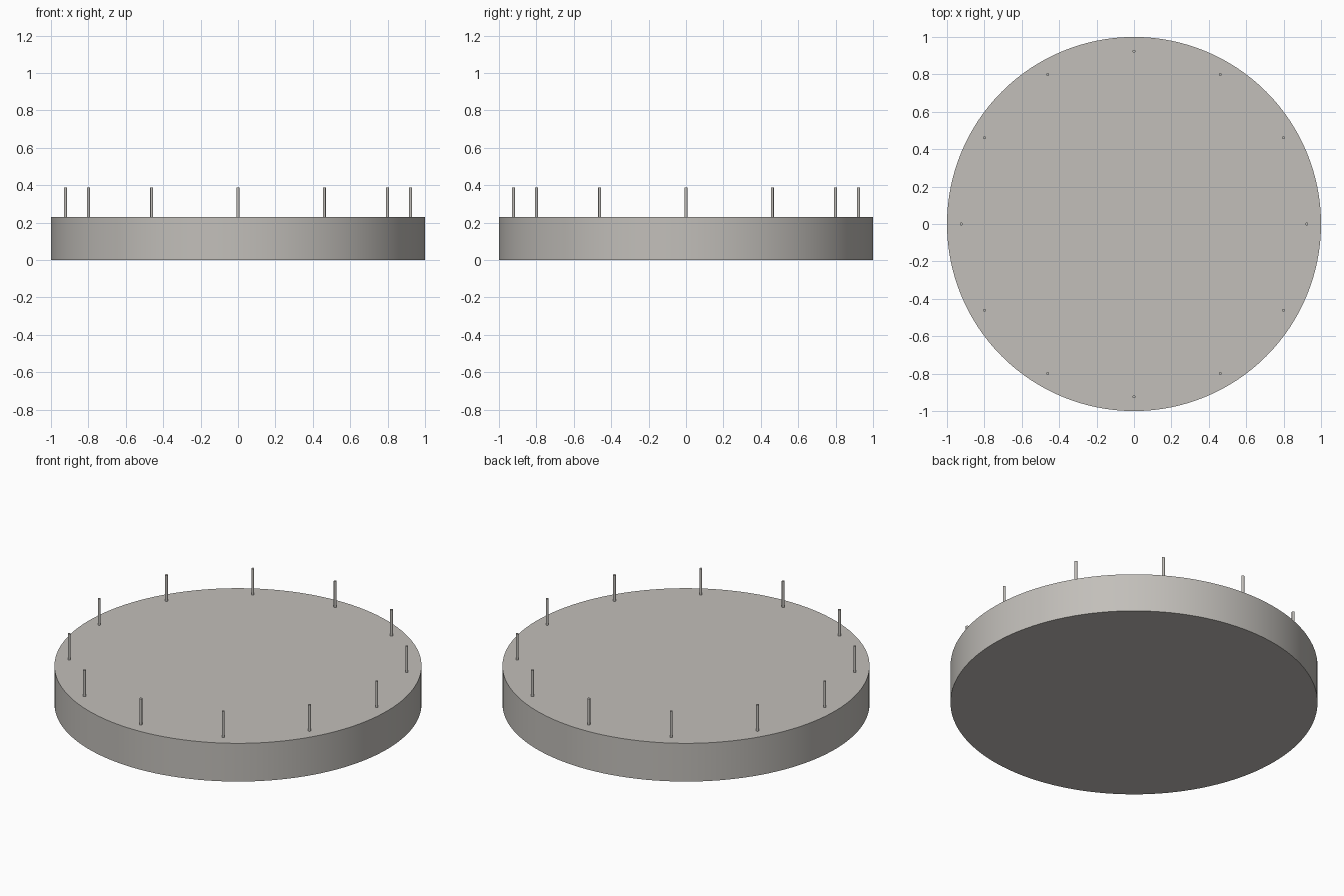
import bpy
import math

cube = bpy.data.objects.get("Cube")
if cube:
    bpy.data.objects.remove(cube, do_unlink=True)

DISC_HEIGHT = 0.23
PIN_TOP = 0.387
PIN_RING = 0.923
PIN_COUNT = 12


def material(name, color):
    mat = bpy.data.materials.new(name)
    mat.use_nodes = True
    mat.diffuse_color = color
    mat.node_tree.nodes["Principled BSDF"].inputs["Base Color"].default_value = color
    return mat


def cylinder(name, radius, bottom, top, sides, mat, x=0, y=0):
    bpy.ops.mesh.primitive_cylinder_add(
        vertices=sides, radius=radius, depth=top - bottom,
        location=(x, y, (bottom + top) / 2))
    obj = bpy.context.object
    obj.name = name
    obj.data.materials.append(mat)
    bpy.ops.object.shade_smooth_by_angle(angle=math.radians(30))
    return obj


warm_grey = material("warm grey", (0.54, 0.52, 0.49, 1))

# Round base disc
cylinder("base_disc", 1, 0, DISC_HEIGHT, 128, warm_grey)

# Ring of upright pins, set slightly into the disc
for i in range(PIN_COUNT):
    angle = math.tau * i / PIN_COUNT
    cylinder(f"pin_{i + 1}", 0.008, DISC_HEIGHT - 0.01, PIN_TOP, 16, warm_grey,
             PIN_RING * math.cos(angle), PIN_RING * math.sin(angle))
